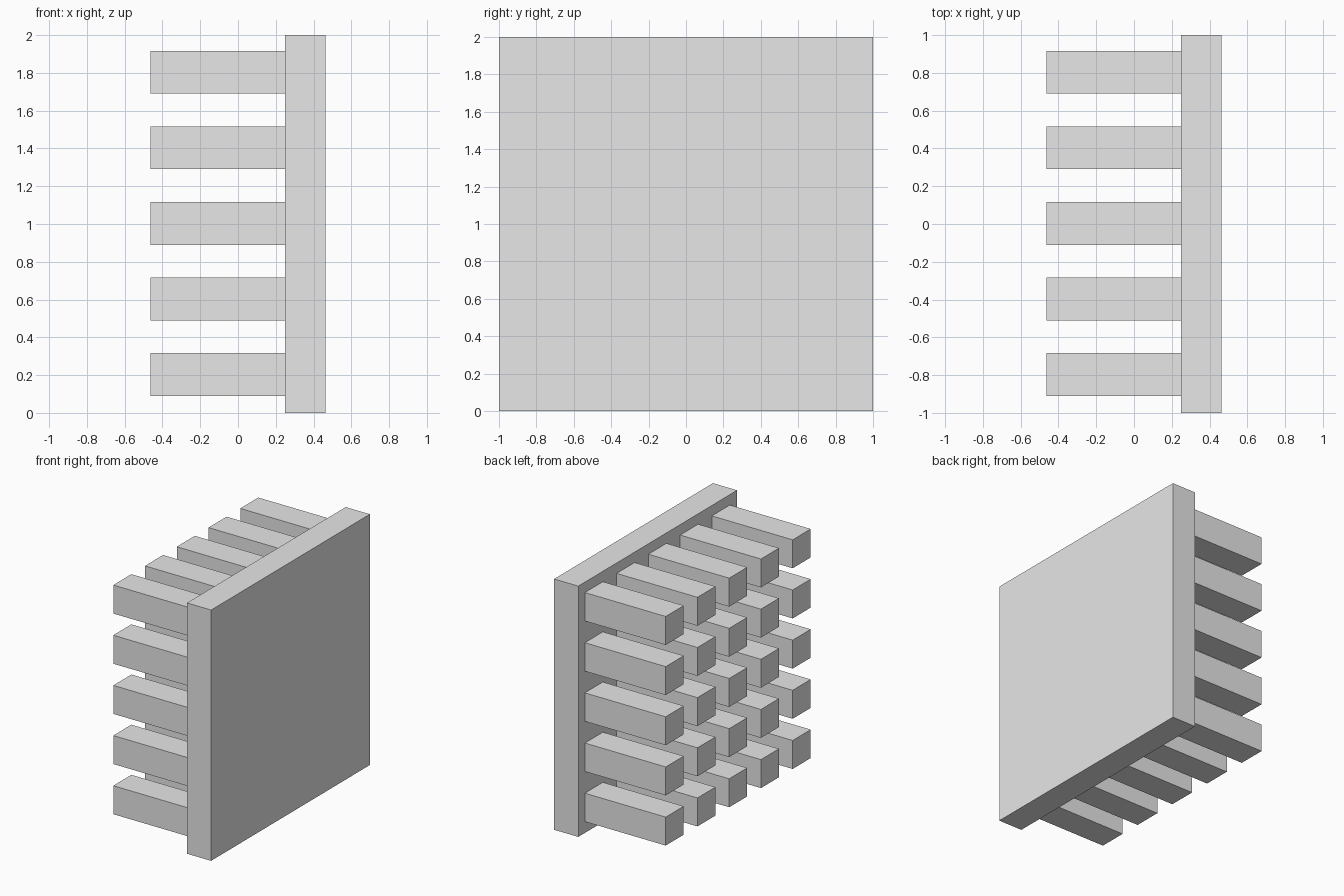
import bpy

# Remove the default cube
cube = bpy.data.objects.get("Cube")
if cube:
    bpy.data.objects.remove(cube, do_unlink=True)

# Single flat grey
grey = bpy.data.materials.new("plain_grey")
grey.use_nodes = True
colour = (0.8, 0.8, 0.8, 1)
grey.diffuse_color = colour
grey.node_tree.nodes["Principled BSDF"].inputs["Base Color"].default_value = colour


def box(name, low, high):
    centre = [(a + b) / 2 for a, b in zip(low, high)]
    bpy.ops.mesh.primitive_cube_add(size=1, location=centre)
    obj = bpy.context.object
    obj.name = name
    obj.scale = [b - a for a, b in zip(low, high)]
    bpy.ops.object.transform_apply(location=False, rotation=False, scale=True)
    obj.data.materials.append(grey)
    return obj


HALF_DEPTH = 0.463
PLATE_BACK = 0.25
PIN = 0.227      # pin thickness
PITCH = 0.4      # spacing between pins
FIRST = 0.09     # gap from plate edge to first pin

# Square base plate
box("base_plate", (PLATE_BACK, -1, 0), (HALF_DEPTH, 1, 2))

# Five by five grid of square pins
for row in range(5):
    for col in range(5):
        y = -1 + FIRST + col * PITCH
        z = FIRST + row * PITCH
        box(f"pin_{row + 1}_{col + 1}",
            (-HALF_DEPTH, y, z), (PLATE_BACK, y + PIN, z + PIN))
